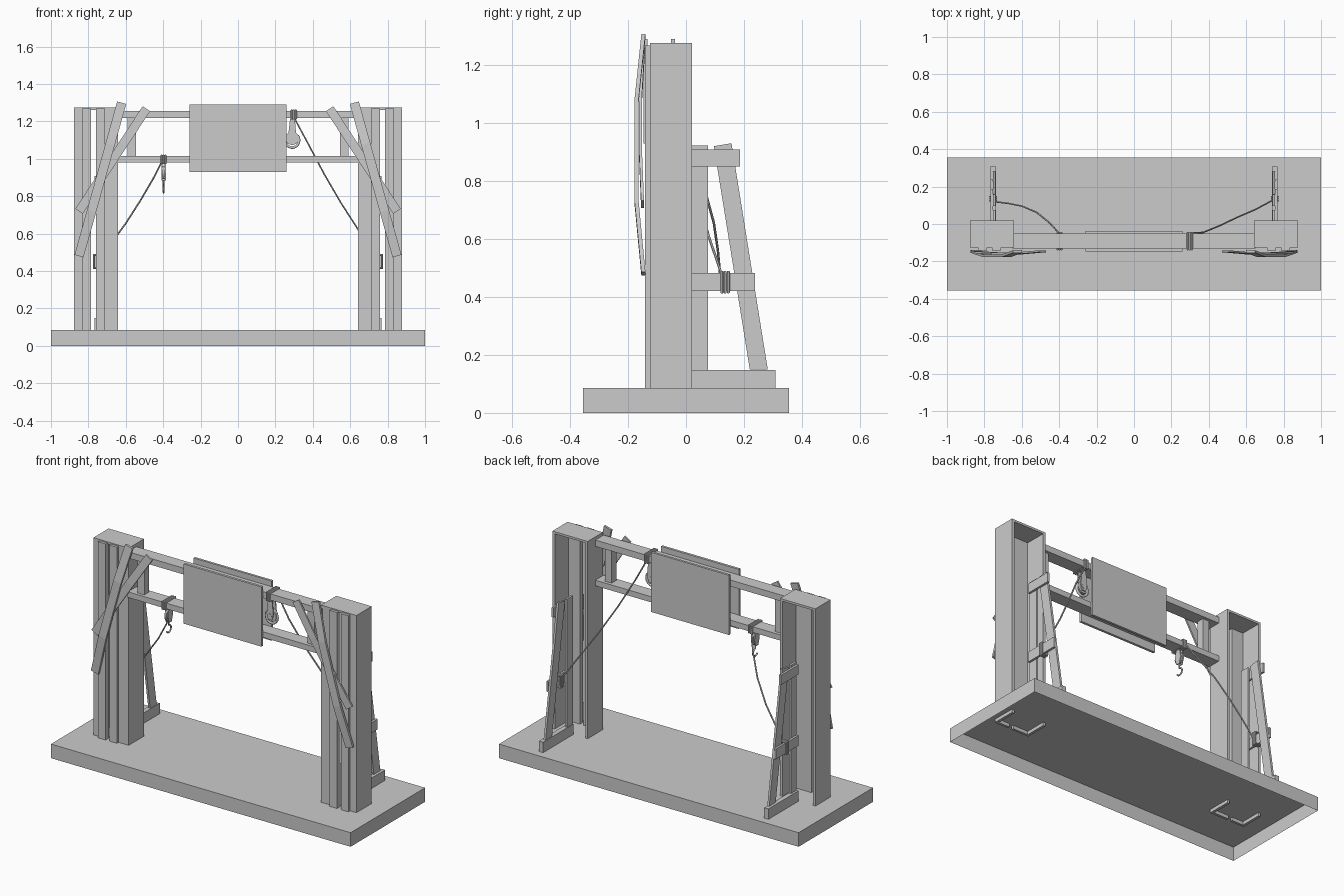
import bpy, bmesh, math
from mathutils import Vector

if "Cube" in bpy.data.objects:
    bpy.data.objects.remove(bpy.data.objects["Cube"])


def make(name, bm):
    bmesh.ops.recalc_face_normals(bm, faces=bm.faces)
    me = bpy.data.meshes.new(name)
    bm.to_mesh(me)
    bm.free()
    ob = bpy.data.objects.new(name, me)
    bpy.context.collection.objects.link(ob)
    return ob


def loft(name, rings):
    """Closed solid through a list of equal-length rings of points."""
    bm = bmesh.new()
    vs = [[bm.verts.new(p) for p in r] for r in rings]
    n = len(rings[0])
    for a, b in zip(vs, vs[1:]):
        for i in range(n):
            bm.faces.new((a[i], a[(i + 1) % n], b[(i + 1) % n], b[i]))
    bm.faces.new(vs[0])
    bm.faces.new(vs[-1])
    return make(name, bm)


def box(name, x, y, z):
    return loft(name, [[(x[0], y[0], h), (x[1], y[0], h), (x[1], y[1], h), (x[0], y[1], h)] for h in z])


def bent_board(name, s, path, width, thick):
    """Plank lying against the front, bent in y along its path."""
    a, b = Vector(path[0]), Vector(path[-1])
    d = (b - a).normalized()
    w = Vector((-d.z, 0, d.x)).normalized() * width / 2
    t = Vector((0, thick / 2, 0))
    rings = []
    for p in path:
        p = Vector(p)
        rings.append([((q.x * s), q.y, q.z) for q in (p - w - t, p + w - t, p + w + t, p - w + t)])
    return loft(name, rings)


def tube(name, pts, r, closed=False, smooth=False):
    cu = bpy.data.curves.new(name, 'CURVE')
    cu.dimensions = '3D'
    cu.bevel_depth = r
    cu.bevel_resolution = 1
    cu.use_fill_caps = True
    sp = cu.splines.new('POLY')
    sp.points.add(len(pts) - 1)
    for p, c in zip(sp.points, pts):
        p.co = (*c, 1)
    sp.use_cyclic_u = closed
    sp.use_smooth = smooth
    ob = bpy.data.objects.new(name, cu)
    bpy.context.collection.objects.link(ob)
    return ob


def disc(name, c, axis, r, depth, n=20):
    rings = []
    for k in (-depth / 2, depth / 2):
        ring = []
        for i in range(n):
            a = 2 * math.pi * i / n
            u, v = r * math.cos(a), r * math.sin(a)
            off = (u, k, v) if axis == 'y' else (k, u, v)
            ring.append(tuple(c[j] + off[j] for j in range(3)))
        rings.append(ring)
    return loft(name, rings)


# Hollow base tray, open underneath
base = box("base", (-1, 1), (-.355, .355), (0, .085))
bm = bmesh.new()
bm.from_mesh(base.data)
bmesh.ops.delete(bm, geom=[f for f in bm.faces if f.calc_center_median().z < .001], context='FACES')
bm.to_mesh(base.data)
bm.free()

for s, side in ((-1, "left"), (1, "right")):
    def sbox(name, x, y, z):
        return box(f"{name}_{side}", sorted((x[0] * s, x[1] * s)), y, z)

    # Column: open-backed channel with a slotted front and a cap
    sbox("column_outer_wall", (.862, .878), (-.125, .02), (.065, 1.275))
    sbox("column_inner_wall", (.642, .658), (-.125, .02), (.065, 1.275))
    sbox("column_outer_front", (.785, .862), (-.125, -.11), (.065, 1.262))
    sbox("column_inner_front", (.658, .76), (-.125, -.11), (.065, 1.262))
    sbox("column_cap", (.658, .862), (-.125, .02), (1.262, 1.275))
    sbox("front_plank_outer", (.785, .835), (-.141, -.125), (.085, 1.268))
    sbox("front_plank_inner", (.71, .76), (-.141, -.125), (.085, 1.268))

    # Crossed boards nailed on the front
    bent_board(f"long_cross_board_{side}", s,
               [(.622, -.147, 1.3), (.683, -.17, 1.08), (.783, -.17, .72), (.85, -.147, .48)], .05, .014)
    bent_board(f"short_cross_board_{side}", s,
               [(.49, -.146, 1.268), (.613, -.157, 1.08), (.735, -.157, .895), (.85, -.15, .72)], .048, .01)

    # Timber prop behind the column
    sbox("prop_post", (.74, .753), (.02, .076), (.085, .922))
    loft(f"prop_leg_{side}", [[(s * x, y, z) for y, z in ((.096, .92), (.157, .93), (.282, .15), (.22, .15))]
                              for x in (.74, .753)])
    sbox("prop_top_bar", (.753, .766), (.02, .187), (.85, .908))
    sbox("prop_middle_bar", (.753, .766), (.02, .238), (.42, .482))
    sbox("prop_foot", (.738, .766), (.02, .308), (.085, .148))

    # Upright between the beams
    sbox("beam_upright", (.545, .59), (-.115, -.07), (1.015, 1.218))

    # Rope lashing on the prop
    for i in range(3):
        y = .124 + i * .011
        tube(f"prop_lashing_{side}_{i}",
             [(s * .735, y, .415), (s * .771, y, .415), (s * .771, y, .487), (s * .735, y, .487)], .005, True)

# Cross beams
box("top_beam", (-.65, .65), (-.132, -.052), (1.218, 1.256))
box("lower_beam", (-.65, .65), (-.132, -.052), (.98, 1.014))

# Sign panels front and back
box("sign_front", (-.26, .26), (-.147, -.132), (.93, 1.29))
box("sign_back", (-.26, .26), (-.052, -.038), (.93, 1.29))

# Slack ropes from the beams to the props
tube("rope_left", [(-.4, -.05, 1.0), (-.45, .005, .9), (-.52, .062, .78), (-.6, .096, .655),
                   (-.67, .11, .56), (-.75, .12, .45)], .0045)
tube("rope_right", [(.3, -.05, 1.22), (.37, -.045, 1.09), (.46, -.008, .92), (.55, .035, .765),
                    (.65, .078, .61), (.75, .132, .45)], .0045)

# Lashings around the beams
for name, x, z0, z1 in (("left", -.398, .975, 1.019), ("right", .298, 1.213, 1.261)):
    for i in (-1, 0, 1):
        q = x + i * .011
        tube(f"beam_lashing_{name}_{i + 1}",
             [(q, -.137, z0), (q, -.047, z0), (q, -.047, z1), (q, -.137, z1)], .0055, True)


def hook_arc(c, r, axis):
    """Shank followed by an open round hook."""
    pts = [(0, r * 2)]
    for i in range(13):
        a = math.radians(90 - i * 20)
        pts.append((r * math.cos(a), r * math.sin(a)))
    return [(c[0] + u, c[1], c[2] + v) if axis == 'y' else (c[0], c[1] + u, c[2] + v) for u, v in pts]


# Left pulley, edge-on to the front, with hook
c = (-.398, -.092, .925)
disc("left_pulley_wheel", c, 'x', .034, .01)
for k in (-1, 1):
    x = c[0] + k * .009
    loft(f"left_pulley_cheek_{k + 1}", [[(x + d, c[1] + y, z) for y, z in
         ((-.014, .975), (.014, .975), (.024, .925), (.012, .885), (-.012, .885), (-.024, .925))]
         for d in (-.003, .003)])
tube("left_hook", hook_arc((c[0], c[1], .842), .022, 'x'), .005, smooth=True)

# Right pulley, facing the front, with hook curled below it
c = (.29, -.092, 1.11)
disc("right_pulley_wheel", c, 'y', .036, .02)
disc("right_pulley_hub", c, 'y', .013, .04, 12)
for k in (-1, 1):
    y = c[1] + k * .015
    loft(f"right_pulley_cheek_{k + 1}", [[(c[0] + x, y + d, z) for x, z in
         ((-.012, 1.213), (.014, 1.213), (.022, 1.12), (.012, 1.085), (-.012, 1.085), (-.022, 1.12))]
         for d in (-.003, .003)])
tube("right_hook", [(c[0] + .037 * math.cos(math.radians(a)), c[1], 1.1 + .04 * math.sin(math.radians(a)))
                    for a in range(-200, 41, 20)], .008, smooth=True)
